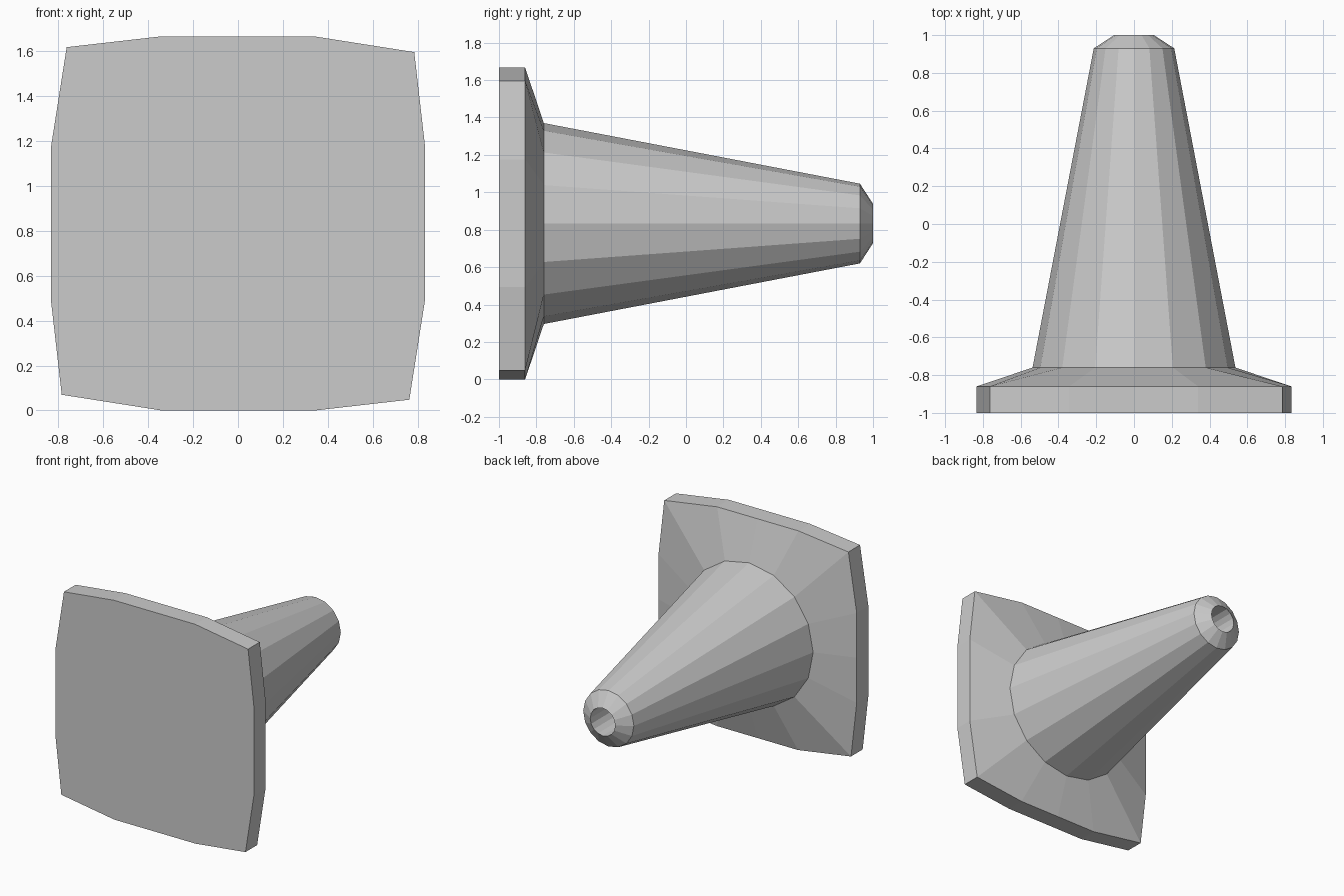
import bpy, bmesh, math

if "Cube" in bpy.data.objects:
    bpy.data.objects.remove(bpy.data.objects["Cube"])

CZ = 0.833   # height of the cone axis
N = 16       # sides of the cone


def ring(r, y):
    return [(r * math.cos(2 * math.pi * i / N), y,
             CZ + r * math.sin(2 * math.pi * i / N)) for i in range(N)]


def base_ring(y):
    # bulging square: one side's four points turned through four quarters
    side = [(0.833, 0.0), (0.833, 0.343), (0.785, 0.763), (0.34, 0.833)]
    pts = []
    for k in range(4):
        for a, b in side:
            for _ in range(k):
                a, b = -b, a
            pts.append((a, y, CZ + b))
    return pts


# square foot, flared skirt, tapering cone, chamfered tip and open tip hole
sections = [base_ring(-1.0), base_ring(-0.86), ring(0.537, -0.76),
            ring(0.213, 0.93), ring(0.105, 1.0), ring(0.105, 0.75)]

bm = bmesh.new()
loops = [[bm.verts.new(p) for p in s] for s in sections]
for lo, hi in zip(loops, loops[1:]):
    for i in range(N):
        j = (i + 1) % N
        bm.faces.new((lo[i], hi[i], hi[j], lo[j]))
bm.faces.new(loops[0])
bm.faces.new(loops[-1][::-1])
bmesh.ops.recalc_face_normals(bm, faces=bm.faces)

mesh = bpy.data.meshes.new("traffic_cone")
bm.to_mesh(mesh)
bm.free()
cone = bpy.data.objects.new("traffic_cone", mesh)
bpy.context.collection.objects.link(cone)
